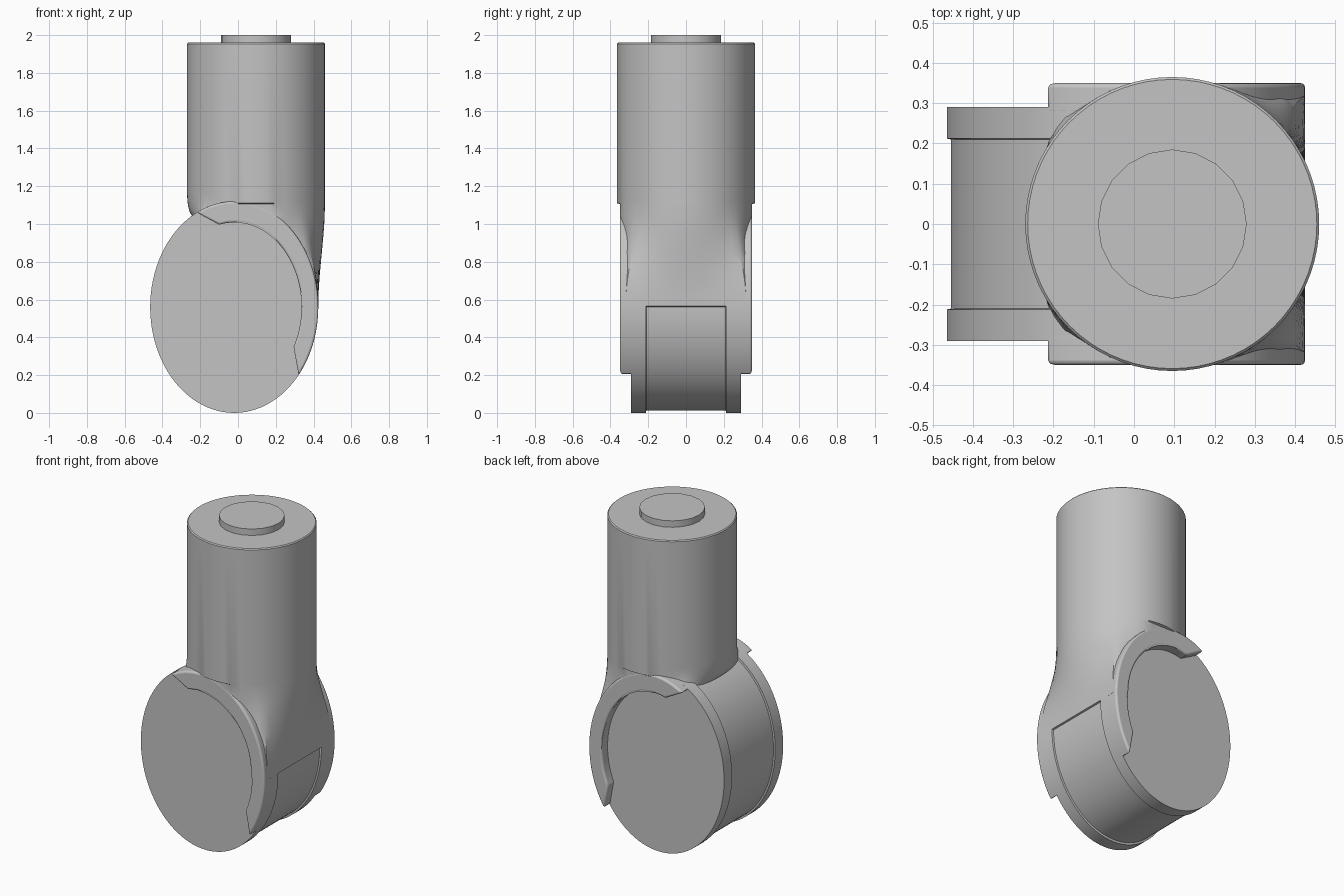
import bpy, bmesh
from math import sin, cos, radians

if "Cube" in bpy.data.objects:
    bpy.data.objects.remove(bpy.data.objects["Cube"])

GREY = (0.55, 0.55, 0.55, 1)
mat = bpy.data.materials.new("plain grey")
mat.use_nodes = True
mat.diffuse_color = GREY
mat.node_tree.nodes["Principled BSDF"].inputs["Base Color"].default_value = GREY

CX, CZ, RX, RZ = -0.02, 0.56, 0.445, 0.56    # wheel ellipse
POST_X, POST_R = 0.095, 0.365


def skin(name, rings):
    """Closed solid through a list of rings with equal point counts."""
    bm = bmesh.new()
    loops = [[bm.verts.new(p) for p in ring] for ring in rings]
    n = len(loops[0])
    for a, b in zip(loops, loops[1:]):
        for i in range(n):
            j = (i + 1) % n
            bm.faces.new((a[i], a[j], b[j], b[i]))
    bm.faces.new(loops[0])
    bm.faces.new(loops[-1])
    bmesh.ops.recalc_face_normals(bm, faces=bm.faces)
    me = bpy.data.meshes.new(name)
    bm.to_mesh(me)
    bm.free()
    me.materials.append(mat)
    ob = bpy.data.objects.new(name, me)
    bpy.context.collection.objects.link(ob)
    return ob


def activate(ob):
    bpy.ops.object.select_all(action='DESELECT')
    ob.select_set(True)
    bpy.context.view_layer.objects.active = ob


def smooth(ob, angle=30):
    activate(ob)
    bpy.ops.object.shade_smooth_by_angle(angle=radians(angle))


def bevel(ob, width, segments=3):
    mod = ob.modifiers.new("bevel", 'BEVEL')
    mod.width, mod.segments = width, segments
    mod.limit_method, mod.angle_limit = 'ANGLE', radians(50)


def arc(start, end, scale=1.0, steps=48):
    """Points on the wheel ellipse, in x and z."""
    out = []
    for i in range(steps + 1):
        a = radians(start + (end - start) * i / steps)
        out.append((CX + RX * scale * cos(a), CZ + RZ * scale * sin(a)))
    return out


def extrude(name, outline, y0, y1):
    return skin(name, [[(x, y, z) for x, z in outline] for y in (y0, y1)])


def clamp(v, lo=0.0, hi=1.0):
    return max(lo, min(hi, v))


# Wheel: two rims with a slightly recessed drum between them
stations = [(-0.29, 1), (-0.212, 1), (-0.21, 0.977),
            (0.21, 0.977), (0.212, 1), (0.29, 1)]
wheel = skin("wheel", [[(x, y, z) for x, z in arc(0, 356.25, s, 95)]
                       for y, s in stations])
smooth(wheel)

# Guard plates: partial rings over the upper part of each wheel face
guard = arc(-40, 116.5) + arc(103, -28, 0.8)
for side, label in ((-1, "front"), (1, "back")):
    plate = extrude(label + "_guard", guard, side * 0.27, side * 0.35)
    bevel(plate, 0.012)
    smooth(plate)

# Post: round at the top, blending into a square-shouldered housing
N = 72
angles = [radians(360 * i / N) for i in range(N)]


def circle(r, z, x=POST_X, turn=angles):
    return [(x + r * cos(a), r * sin(a), z) for a in turn]


start, shoulder, foot = [], [], []
for x, y, z in circle(POST_R, 1.11):
    left = clamp(-x / 0.2)
    start.append((x, y, z + 0.07 * left))
    shoulder.append((x, clamp(y, -0.349, 0.349), z + 0.07 * left - 0.004))
for a in angles:
    c, s = cos(a), sin(a)
    reach = min(0.32 / max(abs(c), 1e-6), 0.349 / max(abs(s), 1e-6))
    x, y = 0.105 + reach * c, reach * s
    foot.append((x, y, 0.565 + 0.465 * clamp((0.1 - x) / 0.315)))

rings = [circle(POST_R - 0.006, 1.96), circle(POST_R, 1.954), start, shoulder]
STEPS = 10
for k in range(1, STEPS + 1):
    t = k / STEPS
    left_ease = 1 - (1 - t) ** 2
    ring = []
    for p, q in zip(shoulder, foot):
        # Concave flare on the left, gentle blend on the right
        e = t * t if p[0] < 0 else t * t * (3 - 2 * t)
        ring.append((p[0] + (q[0] - p[0]) * e, p[1] + (q[1] - p[1]) * e,
                     p[2] + (q[2] - p[2]) * (left_ease if p[0] < 0 else t)))
    rings.append(ring)
rings.append([(0.1 + (x - 0.1) * 0.9, y * 0.95, 0.555) for x, y, z in foot])
post = skin("post_housing", rings)

# Open the housing in front of both wheel faces
opening = arc(-28, 103, 0.8) + arc(116.5, 320, 1.02)
for side in (-1, 1):
    cutter = extrude("cutter", opening, side * 0.285, side * 0.5)
    cutter.hide_render = True
    mod = post.modifiers.new("opening", 'BOOLEAN')
    mod.operation, mod.solver, mod.object = 'DIFFERENCE', 'EXACT', cutter
    activate(post)
    bpy.ops.object.modifier_apply(modifier=mod.name)
    bpy.data.objects.remove(cutter)
smooth(post)

# Top button
button = skin("top_button", [circle(0.185, z, turn=[radians(18 * i) for i in range(20)])
                             for z in (1.95, 2.0)])
smooth(button)
